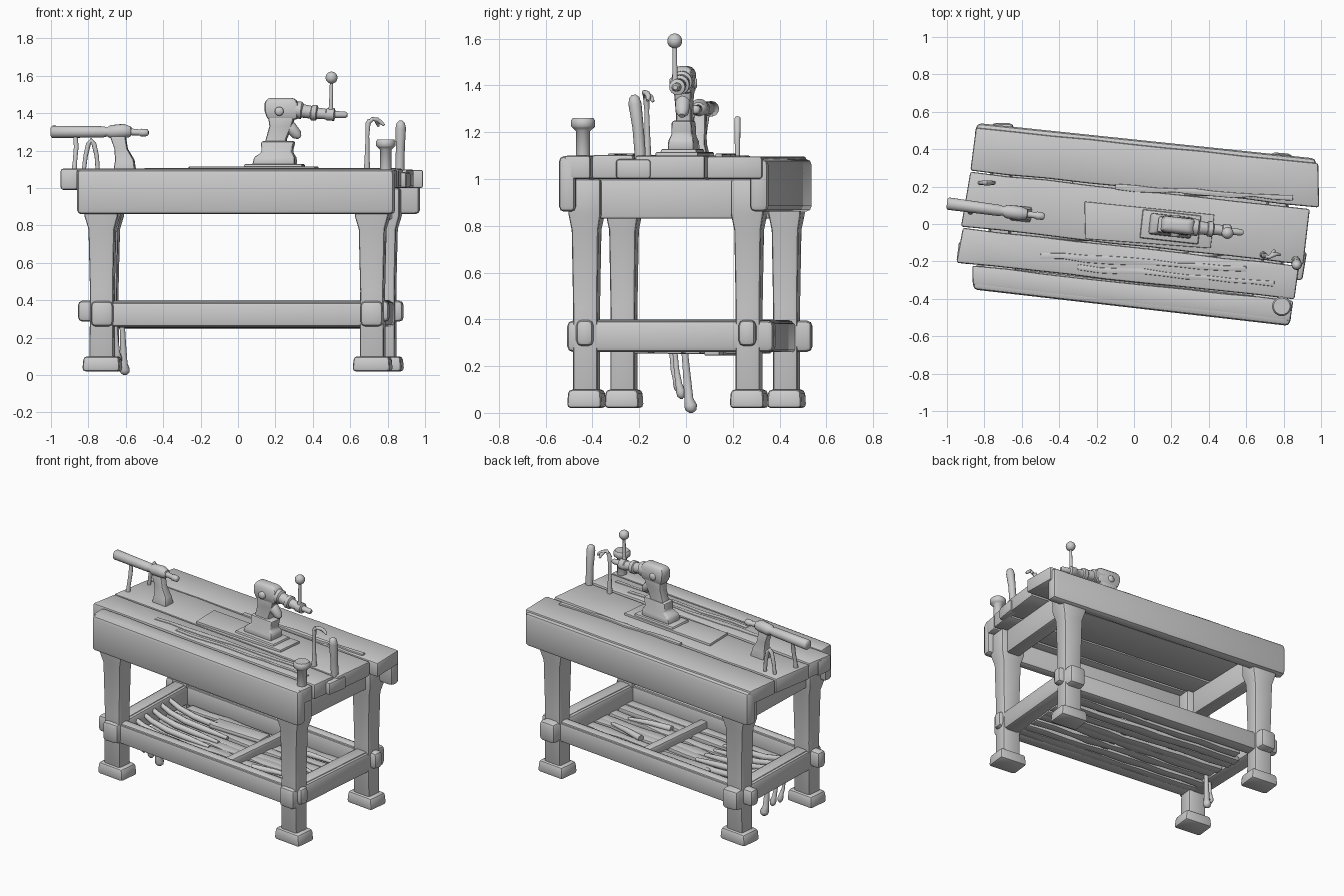
import bpy, bmesh, math, random
from mathutils import Vector, Matrix

random.seed(4)
ROT = Matrix.Rotation(math.radians(-6.3), 3, 'Z')   # the bench stands slightly turned


def W(u, v):
    """Bench coordinates (along, across) to world x, y."""
    p = ROT @ Vector((u, v, 0))
    return (p.x, p.y)


def finish(name, bm, bevel=0.0, seg=2, angle=35):
    bmesh.ops.recalc_face_normals(bm, faces=bm.faces)
    if bevel:
        edges = [e for e in bm.edges if len(e.link_faces) == 2 and e.calc_face_angle(0) > 0.6]
        bmesh.ops.bevel(bm, geom=edges, offset=bevel, segments=seg, affect='EDGES', profile=0.5)
    me = bpy.data.meshes.new(name)
    bm.to_mesh(me)
    bm.free()
    me.polygons.foreach_set("use_smooth", [True] * len(me.polygons))
    me.set_sharp_from_angle(angle=math.radians(angle))
    ob = bpy.data.objects.new(name, me)
    bpy.context.collection.objects.link(ob)
    return ob


def skin(name, rings, bevel=0.0, angle=35):
    """Join rings of points with quads and cap both ends."""
    bm = bmesh.new()
    vs = [[bm.verts.new(p) for p in r] for r in rings]
    n = len(vs[0])
    for a, b in zip(vs, vs[1:]):
        for i in range(n):
            bm.faces.new((a[i], a[(i + 1) % n], b[(i + 1) % n], b[i]))
    bm.faces.new(vs[0][::-1])
    bm.faces.new(vs[-1])
    return finish(name, bm, bevel, angle=angle)


def slab(name, pts, z0, z1, bevel=0.01, wob=0.0, cuts=9):
    """Upright prism; wob makes the two long edges wavy like worn timber."""
    if wob:
        a, b, c, d = [Vector(p) for p in pts]
        pts = []
        for s, e in ((a, b), (c, d)):
            for i in range(cuts + 1):
                p = s.lerp(e, i / cuts)
                if 0 < i < cuts:
                    p.y += random.uniform(-wob, wob)
                pts.append(p)
    return skin(name, [[(p[0], p[1], z) for p in pts] for z in (z0, z1)], bevel)


def beam(name, p, q, w, z0, z1, ext=(0, 0), bevel=0.012, wob=0.0):
    p, q = Vector(p), Vector(q)
    d = (q - p).normalized()
    s = Vector((-d.y, d.x)) * w / 2
    p, q = p - d * ext[0], q + d * ext[1]
    return slab(name, [p - s, q - s, q + s, p + s], z0, z1, bevel, wob)


def blocks(name, secs, bevel=0.01):
    """Loft of turned rectangles: (x, y, z, width, depth)."""
    rings = []
    for x, y, z, w, d in secs:
        rings.append([Vector((x, y, z)) + ROT @ Vector((i * w / 2, j * d / 2, 0))
                      for i, j in ((-1, -1), (1, -1), (1, 1), (-1, 1))])
    return skin(name, rings, bevel)


def tube(name, pts, n=16):
    """Round sweep through (x, y, z, radius) points."""
    P = [Vector(p[:3]) for p in pts]
    rings, t0 = [], None
    for i, p in enumerate(P):
        t = (P[min(i + 1, len(P) - 1)] - P[max(i - 1, 0)]).normalized()
        if t0 is None:
            u = t.orthogonal().normalized()
        else:
            u = (t0.rotation_difference(t) @ u).normalized()
        t0, w = t, t.cross(u)
        r = pts[i][3]
        rings.append([p + r * (math.cos(a) * u + math.sin(a) * w)
                      for a in (2 * math.pi * k / n for k in range(n))])
    return skin(name, rings, angle=50)


# Legs with square feet and flared heads
LEG = {"front_left": (-.725, -.265), "front_right": (.72, -.425),
       "back_left": (-.705, .43), "back_right": (.78, .27)}
FL, FR, BL, BR = LEG.values()
for k, (x, y) in LEG.items():
    blocks(k + "_foot", [(x, y, .02, .205, .15), (x, y, .10, .19, .14)], .018)
    blocks(k + "_leg", [(x, y, .08, .13, .105), (x, y, .45, .125, .105), (x, y, .78, .14, .115),
                        (x, y, .85, .18, .14), (x, y, 1.0, .18, .14)], .014)

# Lower rails with through tenons
beam("front_rail", FL, FR, .085, .26, .385)
beam("back_rail", BL, BR, .085, .26, .385)
beam("left_rail", FL, BL, .085, .26, .40)
beam("right_rail", FR, BR, .085, .26, .40)
for k, p, q, e in (("front", FL, FR, (.13, .09)), ("back", BL, BR, (.13, .105))):
    beam(k + "_rail_tenon", p, q, .075, .285, .398, e, .025)
for k, p, q in (("left", FL, BL), ("right", FR, BR)):
    beam(k + "_rail_tenon", p, q, .12, .26, .395, (.08, .11), .025)

# Upper end rails and deep aprons
beam("left_top_rail", FL, BL, .10, .83, 1.0)
beam("right_top_rail", FR, BR, .10, .83, 1.0)
slab("front_apron", [(-.86, -.35), (.83, -.545), (.845, -.475), (-.86, -.275)], .86, 1.098, .022)
slab("back_apron", [(-.855, .46), (.97, .27), (.975, .35), (-.84, .54)], .86, 1.085, .025)

# Worktop planks
TOP = [([(-.862, -.325), (.835, -.52), (.852, -.41), (-.865, -.222)], 1.10),
       ([(-.95, -.207), (.858, -.403), (.882, -.225), (-.915, -.02)], 1.103),
       ([(-.925, -.014), (.905, -.218), (.94, .08), (-.875, .28)], 1.10),
       ([(-.875, .286), (.99, .088), (.985, .325), (-.845, .515)], 1.097)]
for i, (pts, z) in enumerate(TOP):
    slab(f"top_plank_{i + 1}", pts, 1.0, z, .012, wob=.004)
for i, (a, b) in enumerate((((-.5, -.17), (.6, -.24)), ((-.3, -.23), (.75, -.32)), ((-.1, .2), (.85, .14)))):
    beam(f"grain_ridge_{i + 1}", a, b, .03, 1.09, 1.108, bevel=.004, wob=.008)
slab("left_end_block", [(-.95, -.207), (-.86, -.217), (-.84, -.1), (-.935, -.09)], .99, 1.095, .015)
slab("right_end_block", [(.85, -.30), (.90, -.30), (.925, -.15), (.86, -.15)], 1.0, 1.085, .015)

# Slatted lower shelf with middle bar
N = 8
for i in range(N):
    v = -.27 + .54 * i / (N - 1)
    u0 = -.69 + random.uniform(0, .08)
    z = .25 + random.uniform(-.008, .012)
    beam(f"shelf_slat_{i + 1}", W(u0, v + random.uniform(-.012, .012)),
         W(.71, v + random.uniform(-.012, .012)), .066, z, z + .03, bevel=.006, wob=.01)
beam("shelf_middle_bar", W(.12, -.33), W(.12, .33), .06, .27, .335)
beam("shelf_loose_board", W(-.35, .17), W(.05, .20), .11, .28, .31)

# Curved bars resting on the shelf, and tools on it
for i in range(5):
    v = -.20 + i * .085
    pts = []
    for u, z, r in ((-.15, .285, .012), (-.32, .295, .02), (-.48, .305, .02), (-.60, .33, .018), (-.69, .37, .014)):
        x, y = W(u, v + .05 * (u + .5))
        pts.append((x, y, z, r))
    tube(f"shelf_curved_bar_{i + 1}", pts, 10)
for i, (u, v, du, dv) in enumerate(((.25, -.15, .3, .06), (.3, .08, .28, -.05), (.25, .2, .35, .03))):
    a, b = W(u, v), W(u + du, v + dv)
    tube(f"shelf_tool_{i + 1}", [(*a, .29, .022), (*W(u + du * .5, v + dv * .5), .295, .018), (*b, .29, .01)], 10)

# Hooked tools hanging under the shelf
for i, (x, y, zb, r) in enumerate(((-.61, .012, .03, .02), (-.645, -.03, .09, .015), (-.69, -.045, .12, .013))):
    tube(f"hanging_tool_{i + 1}", [(x - .01, y - .02, .29, r * .7), (x - .005, y - .01, .18, r * .8),
                                  (x, y, zb + .03, r), (x + .004, y + .008, zb, r * 1.4),
                                  (x + .006, y + .01, zb - .018, r * 1.2), (x + .006, y + .01, zb - .03, r * .4)], 12)

# Drill stand: plates, pedestal, grip
slab("drill_plate", [(-.26, -.08), (.41, -.13), (.43, .05), (-.265, .12)], 1.09, 1.115, .005)
blocks("drill_base", [(.195, -.015, 1.10, .32, .16), (.195, -.015, 1.128, .31, .15)], .006)
blocks("drill_pedestal", [(.195, -.01, 1.12, .23, .115), (.20, -.01, 1.165, .22, .11),
                          (.21, -.01, 1.19, .16, .09), (.215, -.01, 1.25, .18, .085)], .012)
blocks("drill_grip", [(.205, -.008, 1.20, .13, .07), (.205, -.005, 1.26, .11, .065),
                      (.23, -.008, 1.33, .12, .07), (.235, -.008, 1.40, .15, .08)], .014)
blocks("drill_body", [(.24, -.008, 1.365, .16, .08), (.235, -.008, 1.41, .18, .09),
                      (.235, -.008, 1.455, .18, .085), (.23, -.008, 1.482, .14, .06)], .016)
tube("drill_trigger", [(.25, -.01, 1.36, .03), (.285, -.014, 1.32, .032), (.315, -.016, 1.285, .028),
                       (.33, -.018, 1.27, .012)])


def along(x):
    return -.008 - .11 * (x - .24)


# Drill barrel, chuck, lever and ball
tube("drill_barrel", [(x, along(x), z, r) for x, z, r in
     ((.27, 1.42, .045), (.34, 1.415, .046), (.345, 1.412, .036), (.39, 1.405, .034), (.395, 1.403, .042),
      (.42, 1.402, .042), (.425, 1.40, .03), (.47, 1.395, .028), (.475, 1.395, .034), (.515, 1.393, .034),
      (.52, 1.393, .019), (.575, 1.391, .017), (.585, 1.391, .01))])
tube("drill_side_knob", [(.22, -.07, 1.41, .016), (.22, -.062, 1.41, .024), (.225, .04, 1.41, .024), (.225, .048, 1.41, .016)])
tube("lever_rod", [(.495, -.045, 1.39, .016), (.497, -.047, 1.44, .011), (.50, -.048, 1.57, .009)], 12)
tube("lever_ball", [(.50, -.048, 1.59 - .032 * math.cos(a), max(.032 * math.sin(a), .002))
                    for a in (math.pi * k / 10 for k in range(11))])

# Torch-like tool on the left with its stand
tube("torch_barrel", [(x, .11 - .135 * (x + 1), z, r) for x, z, r in
     ((-1.0, 1.30, .025), (-.992, 1.30, .033), (-.72, 1.30, .03), (-.70, 1.30, .024), (-.68, 1.30, .036),
      (-.61, 1.305, .038), (-.575, 1.30, .028), (-.57, 1.30, .018), (-.525, 1.297, .016), (-.52, 1.296, .021),
      (-.485, 1.296, .019), (-.478, 1.296, .01))])
blocks("torch_stand", [(-.605, .055, 1.095, .115, .085), (-.605, .055, 1.15, .10, .06),
                       (-.625, .06, 1.21, .07, .05), (-.645, .062, 1.29, .085, .05)], .01)
tube("torch_prop", [(-.875, .065, 1.09, .016), (-.872, .07, 1.14, .012), (-.865, .08, 1.22, .013), (-.87, .092, 1.29, .012)], 12)

# Looped clip behind the torch
tube("wire_clip", [(-.825, .22, 1.09, .011), (-.815, .22, 1.17, .012), (-.80, .22, 1.235, .013),
                   (-.785, .22, 1.255, .014), (-.77, .22, 1.235, .013), (-.755, .22, 1.17, .012), (-.75, .22, 1.09, .011)], 10)

# Capped post at the front corner
tube("corner_post", [(.79, -.44, z, r) for z, r in
     ((1.08, .03), (1.205, .03), (1.218, .045), (1.225, .052), (1.25, .052), (1.26, .044))], 24)

# Leaning handle and thin hooked tool
tube("leaning_handle", [(.865, -.195, 1.05, .024), (.866, -.197, 1.12, .024), (.868, -.205, 1.22, .024),
                        (.87, -.218, 1.32, .028), (.87, -.222, 1.348, .022), (.87, -.223, 1.36, .008)])
tube("hook_stem", [(.69, -.165, 1.09, .018), (.69, -.165, 1.17, .013), (.692, -.167, 1.28, .010),
                   (.695, -.17, 1.345, .014), (.705, -.168, 1.365, .012)], 12)
tube("hook_curl", [(.70, -.172, 1.35, .010), (.72, -.178, 1.37, .011), (.745, -.165, 1.365, .012),
                   (.765, -.16, 1.35, .011), (.782, -.165, 1.335, .006)], 12)
tube("hook_prong", [(.735, -.17, 1.365, .010), (.745, -.15, 1.35, .011), (.75, -.14, 1.33, .006)], 12)
